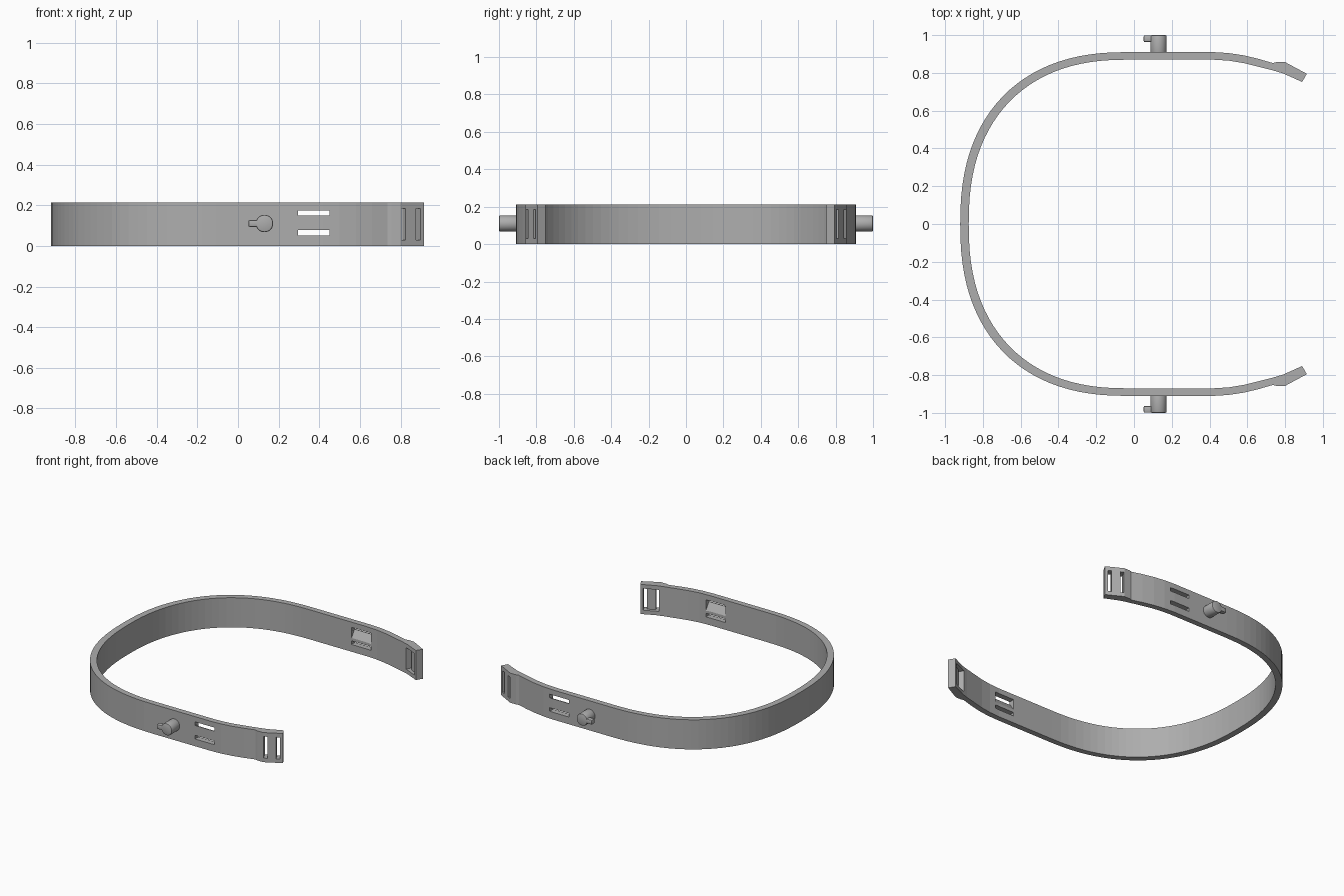
import bpy, bmesh, math
from mathutils import Matrix, Vector

cube = bpy.data.objects.get("Cube")
if cube:
    bpy.data.objects.remove(cube, do_unlink=True)

HEIGHT = 0.213
MID = HEIGHT / 2

grey = bpy.data.materials.new("plain grey")
grey.use_nodes = True
grey.diffuse_color = (0.42, 0.42, 0.42, 1)
grey.node_tree.nodes["Principled BSDF"].inputs["Base Color"].default_value = grey.diffuse_color


def make_object(name, bm):
    bmesh.ops.recalc_face_normals(bm, faces=bm.faces)
    mesh = bpy.data.meshes.new(name)
    bm.to_mesh(mesh)
    bm.free()
    mesh.materials.append(grey)
    obj = bpy.data.objects.new(name, mesh)
    bpy.context.collection.objects.link(obj)
    return obj


def prism(name, points, vector):
    """Extrude a closed outline of 3D points along a vector."""
    bm = bmesh.new()
    face = bm.faces.new([bm.verts.new(p) for p in points])
    new = bmesh.ops.extrude_face_region(bm, geom=[face])["geom"]
    bmesh.ops.translate(bm, vec=vector, verts=[v for v in new if isinstance(v, bmesh.types.BMVert)])
    return make_object(name, bm)


def box(name, size, matrix):
    bm = bmesh.new()
    bmesh.ops.create_cube(bm, size=1, matrix=matrix @ Matrix.Diagonal((*size, 1)))
    return make_object(name, bm)


def half_curve(a, b, tail, steps=26, power=2.35):
    """Half of the band's edge, from the closed end to the open tip."""
    pts = []
    for i in range(steps + 1):
        t = i / steps * math.pi / 2
        pts.append((-0.03 - a * max(math.cos(t), 0) ** (2 / power),
                    b * math.sin(t) ** (2 / power)))
    return pts + tail


def apply_all(obj):
    bpy.context.view_layer.objects.active = obj
    for mod in list(obj.modifiers):
        bpy.ops.object.modifier_apply(modifier=mod.name)


# Open band: outer and inner edges, mirrored front to back
outer = half_curve(0.89, 0.91, [(0.42, 0.91), (0.5, 0.905), (0.58, 0.893), (0.66, 0.874),
                                (0.735, 0.852), (0.755, 0.857), (0.80, 0.857), (0.915, 0.795)])
inner = half_curve(0.845, 0.87, [(0.42, 0.87), (0.5, 0.865), (0.58, 0.852), (0.66, 0.832),
                                 (0.74, 0.812), (0.79, 0.797), (0.89, 0.752)])


def full(pts):
    return [(x, -y) for x, y in reversed(pts[1:])] + pts


outline = full(outer) + full(inner)[::-1]
band = prism("band", [(x, y, 0) for x, y in outline], Vector((0, 0, HEIGHT)))

# Cutters for the strap slots
tilt = math.atan2(0.795 - 0.857, 0.915 - 0.80)
cutters = []
for side in (1, -1):
    def tip_matrix(along, depth):
        m = Matrix.Translation((0.80, side * 0.857, MID)) @ Matrix.Rotation(side * tilt, 4, "Z")
        return m @ Matrix.Translation((along, -side * depth, 0))

    # side slots: a straight lower slot, an upper slot and a ramp behind the bar
    for z in (0.065, 0.162):
        cutters.append(box("side_slot_cutter", (0.155, 0.12, 0.026),
                           Matrix.Translation((0.372, side * 0.89, z))))
    ramp = [(0.86, 0.085), (0.86, 0.175), (0.905, 0.174), (0.905, 0.15)]
    cutters.append(prism("ramp_cutter", [(0.295, side * y, z) for y, z in ramp],
                         Vector((0.155, 0, 0))))

    # tip slots with a shallow recess on the inside
    for along in (0.016, 0.098):
        cutters.append(box("tip_slot_cutter", (0.024, 0.2, 0.155), tip_matrix(along, 0.02)))
    cutters.append(box("tip_recess_cutter", (0.106, 0.06, 0.1555), tip_matrix(0.057, 0.062)))

for cutter in cutters:
    cutter.hide_render = True
    mod = band.modifiers.new("slot", "BOOLEAN")
    mod.operation = "DIFFERENCE"
    mod.solver = "EXACT"
    mod.object = cutter
apply_all(band)
for cutter in cutters:
    bpy.data.objects.remove(cutter, do_unlink=True)

# Locking pins with a small tab, one on each side
for side, label in ((-1, "front"), (1, "back")):
    bm = bmesh.new()
    bmesh.ops.create_cone(bm, cap_ends=True, segments=32, radius1=0.043, radius2=0.043, depth=0.11,
                          matrix=Matrix.Translation((0.13, side * 0.945, 0.11))
                          @ Matrix.Rotation(math.pi / 2, 4, "X"))
    pin = make_object(label + "_pin", bm)
    tab = box(label + "_pin_tab", (0.075, 0.036, 0.034),
              Matrix.Translation((0.0885, side * 0.981, 0.11)))
    for obj in (pin, tab):
        bevel = obj.modifiers.new("soft edge", "BEVEL")
        bevel.width = 0.007
        bevel.segments = 2
        bevel.limit_method = "ANGLE"
        apply_all(obj)
        bpy.ops.object.select_all(action="DESELECT")
        obj.select_set(True)
        bpy.ops.object.shade_smooth_by_angle(angle=math.radians(35))
